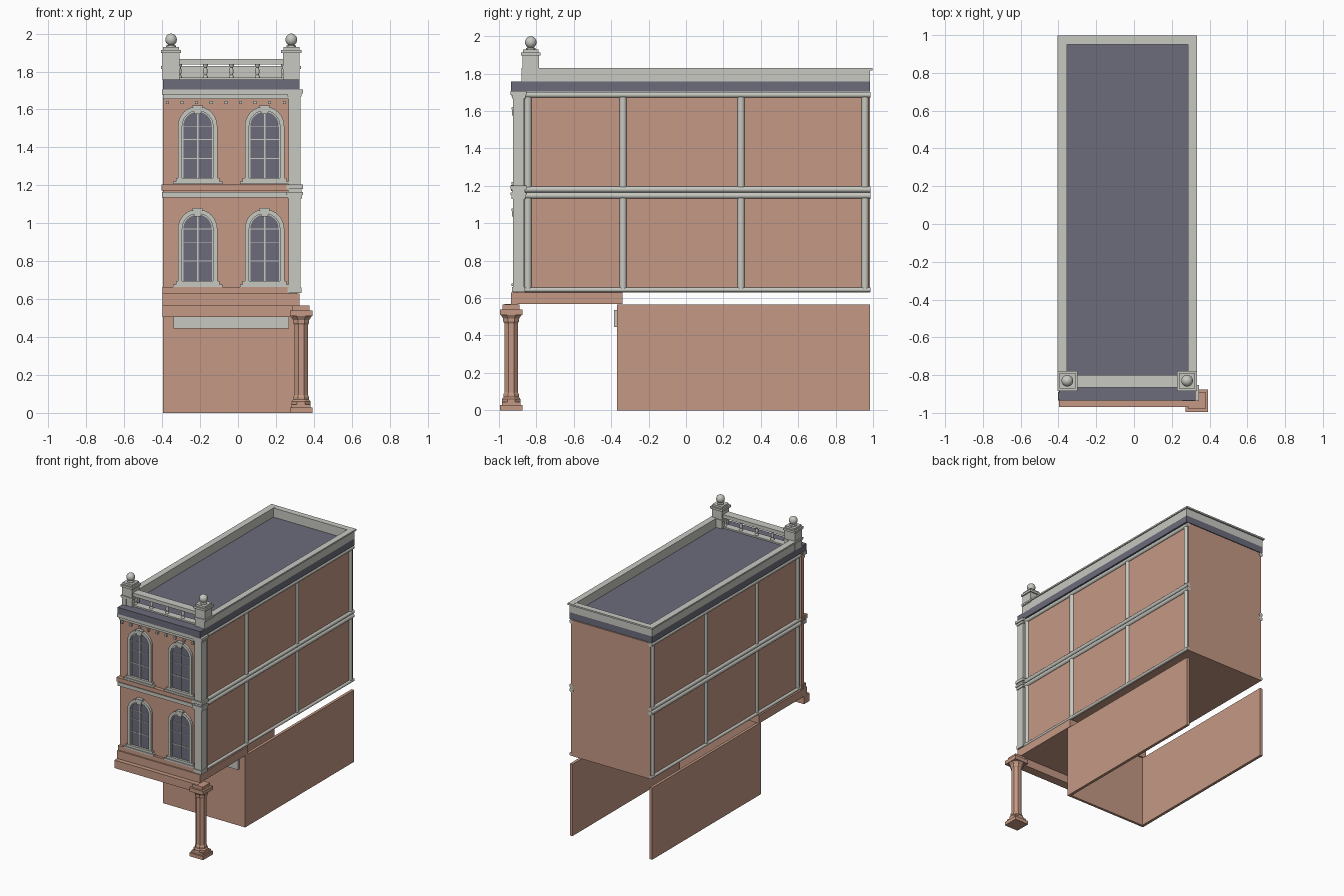
import bpy, bmesh, math
from mathutils import Matrix

if bpy.data.objects.get("Cube"):
    bpy.data.objects.remove(bpy.data.objects["Cube"])


def material(name, rgb):
    m = bpy.data.materials.new(name)
    m.use_nodes = True
    m.diffuse_color = (*rgb, 1)
    m.node_tree.nodes["Principled BSDF"].inputs["Base Color"].default_value = (*rgb, 1)
    return m


BRICK = material("terracotta brick", (0.55, 0.315, 0.23))
STONE = material("pale stone", (0.58, 0.58, 0.54))
SLATE = material("blue grey slate", (0.147, 0.15, 0.195))


def finish(name, bm, mat, smooth=False):
    bmesh.ops.recalc_face_normals(bm, faces=bm.faces)
    me = bpy.data.meshes.new(name)
    bm.to_mesh(me)
    bm.free()
    me.materials.append(mat)
    ob = bpy.data.objects.new(name, me)
    bpy.context.collection.objects.link(ob)
    if smooth:
        bpy.ops.object.select_all(action='DESELECT')
        ob.select_set(True)
        bpy.context.view_layer.objects.active = ob
        bpy.ops.object.shade_smooth_by_angle(angle=math.radians(40))
    return ob


def box(name, x, y, z, mat):
    """Box from three (low, high) ranges."""
    bm = bmesh.new()
    bmesh.ops.create_cube(bm, size=1)
    for v in bm.verts:
        v.co = [r[0] + (c + 0.5) * (r[1] - r[0]) for c, r in zip(v.co, (x, y, z))]
    return finish(name, bm, mat)


def block(name, cx, cy, half, z, mat):
    return box(name, (cx - half, cx + half), (cy - half, cy + half), z, mat)


def prism(name, pts, y, mat):
    """Outline in x, z pushed through a y range."""
    bm = bmesh.new()
    f = bm.faces.new([bm.verts.new((px, y[0], pz)) for px, pz in pts])
    out = bmesh.ops.extrude_face_region(bm, geom=[f])["geom"]
    bmesh.ops.translate(bm, vec=(0, y[1] - y[0], 0),
                        verts=[g for g in out if isinstance(g, bmesh.types.BMVert)])
    return finish(name, bm, mat)


def lathe(name, x, y, profile, mat, sides=16, smooth=True):
    """Turn (radius, z) pairs about a vertical axis."""
    bm = bmesh.new()
    rings = []
    for r, z in profile:
        rings.append([bm.verts.new((x + r * math.cos(math.tau * (i + .5) / sides),
                                    y + r * math.sin(math.tau * (i + .5) / sides), z))
                      for i in range(sides)])
    for a, b in zip(rings, rings[1:]):
        for i in range(sides):
            j = (i + 1) % sides
            bm.faces.new((a[i], a[j], b[j], b[i]))
    bm.faces.new(rings[0])
    bm.faces.new(rings[-1])
    return finish(name, bm, mat, smooth)


def rail(name, x, z, r, y):
    """Round moulding running front to back."""
    bm = bmesh.new()
    bmesh.ops.create_cone(bm, cap_ends=True, segments=20, radius1=r, radius2=r, depth=y[1] - y[0],
                          matrix=Matrix.Translation((x, (y[0] + y[1]) / 2, z))
                          @ Matrix.Rotation(math.pi / 2, 4, 'X'))
    return finish(name, bm, STONE, True)


L, R = -0.395, 0.325      # outer side planes
MID = (L + R) / 2
BACK = 0.985

# Ground floor: three walls, sign board, overhanging base
box("ground_left_wall", (R - 0.025, R - 0.003), (-0.37, BACK), (0, 0.565), BRICK)
box("ground_right_wall", (L, L + 0.022), (-0.37, BACK), (0, 0.565), BRICK)
box("ground_front_wall", (L, R - 0.003), (-0.37, -0.35), (0, 0.565), BRICK)
box("sign_board", (-0.34, 0.27), (-0.386, -0.37), (0.445, 0.535), STONE)
box("overhang_base", (L - 0.003, R), (-0.935, -0.34), (0.567, 0.63), BRICK)
box("front_beam", (L - 0.003, R), (-0.97, -0.9), (0.505, 0.567), BRICK)

# Corner column
cx, cy = 0.333, -0.935
for i, (h, z0, z1) in enumerate([(0.06, 0, 0.028), (0.05, 0.028, 0.045), (0.06, 0.51, 0.54),
                                 (0.045, 0.54, 0.565)]):
    block(f"column_block_{i}", cx, cy, h, (z0, z1), BRICK)
lathe("column_shaft", cx, cy, [(0.054, 0.045), (0.054, 0.06), (0.045, 0.07), (0.045, 0.085),
                               (0.039, 0.095), (0.039, 0.465), (0.046, 0.475),
                               (0.046, 0.49), (0.06, 0.51)], BRICK, 8, False)

# Upper storeys
box("upper_body", (L + 0.015, R - 0.015), (-0.9, BACK), (0.63, 1.7), BRICK)
box("facade", (L, 0.28), (-0.905, -0.87), (0.63, 1.7), BRICK)
box("facade_plinth", (L - 0.003, 0.27), (-0.925, -0.89), (0.63, 0.665), BRICK)
box("belt_stone", (L - 0.005, 0.27), (-0.928, -0.89), (1.137, 1.165), STONE)
box("belt_brick", (L - 0.008, 0.27), (-0.935, -0.89), (1.172, 1.205), BRICK)
box("belt_neck", (L, 0.27), (-0.915, -0.89), (1.165, 1.172), BRICK)
box("cornice_lower", (L, 0.27), (-0.918, -0.89), (1.655, 1.678), STONE)
box("cornice_upper", (L - 0.005, 0.27), (-0.932, -0.89), (1.678, 1.705), STONE)
for i in range(9):
    x = -0.372 + i * 0.077
    box(f"dentil_{i}", (x - 0.008, x + 0.008), (-0.92, -0.9), (1.628, 1.645), STONE)

# Stone corner pier with stepped capitals
box("corner_pier", (0.267, 0.33), (-0.925, -0.865), (0.635, 1.7), STONE)
for i, (g, z0, z1) in enumerate([(0.005, 0.632, 0.66), (0.007, 1.13, 1.15), (0.012, 1.15, 1.165),
                                 (0.004, 1.165, 1.18), (0.012, 1.18, 1.203),
                                 (0.006, 1.668, 1.685), (0.013, 1.685, 1.706)]):
    box(f"corner_capital_{i}", (0.267 - g, 0.33 + g), (-0.925 - g, -0.865 + g), (z0, z1), STONE)

# Side mouldings and half-round pilasters on both flanks
for side, s in (("left", 1), ("right", -1)):
    x = MID + s * 0.343
    for label, z, r in (("base", 0.644, 0.012), ("belt_low", 1.148, 0.017),
                        ("belt_high", 1.181, 0.016), ("top", 1.687, 0.016)):
        rail(f"{side}_{label}_rail", x + s * (0.017 - r), z, r, (-0.9, BACK + 0.002))
    for i, y in enumerate((-0.845, -0.337, 0.294, 0.957)):
        for floor, z0, z1 in (("first", 0.65, 1.135), ("second", 1.195, 1.675)):
            lathe(f"{side}_{floor}_pilaster_{i}", x - s * 0.005, y,
                  [(0.02, z0), (0.02, z1)], STONE, 20)


# Arched windows
def arch(cx, z0, spring, r, n=16):
    return ([(cx - r, z0)] + [(cx - r * math.cos(math.pi * i / n), spring + r * math.sin(math.pi * i / n))
                              for i in range(n + 1)] + [(cx + r, z0)])


def window(name, cx, z):
    spring = z + 0.28
    prism(name + "_glass", arch(cx, z, spring, 0.083), (-0.908, -0.9), SLATE)
    prism(name + "_surround", arch(cx, z, spring, 0.104) + arch(cx, z, spring, 0.081)[::-1],
          (-0.924, -0.9), STONE)
    prism(name + "_sash", arch(cx, z, spring, 0.084) + arch(cx, z, spring, 0.075)[::-1],
          (-0.914, -0.9), STONE)
    box(name + "_mullion", (cx - 0.004, cx + 0.004), (-0.912, -0.9), (z, spring + 0.08), STONE)
    for i, (dz, h) in enumerate(((0.11, 0.003), (0.21, 0.002), (0.28, 0.002))):
        box(f"{name}_bar_{i}", (cx - 0.08, cx + 0.08), (-0.911, -0.9), (z + dz - h, z + dz + h), STONE)
    prism(name + "_keystone", [(cx - 0.018, z + 0.345), (cx - 0.025, z + 0.39), (cx + 0.025, z + 0.39),
                               (cx + 0.018, z + 0.345)], (-0.93, -0.9), STONE)
    box(name + "_key_cap", (cx - 0.029, cx + 0.029), (-0.933, -0.9), (z + 0.375, z + 0.388), STONE)
    box(name + "_sill", (cx - 0.115, cx + 0.115), (-0.926, -0.9), (z - 0.012, z + 0.006), STONE)
    box(name + "_sill_base", (cx - 0.13, cx + 0.13), (-0.932, -0.9), (z - 0.026, z - 0.012), STONE)


for floor, z in (("first", 0.69), ("second", 1.232)):
    for side, x in (("right", -0.213), ("left", 0.14)):
        window(f"{floor}_{side}_window", x, z)

# Roof and parapet
box("roof_slab", (L, R), (-0.935, BACK), (1.705, 1.757), SLATE)
for name, x, y in (("right", (L, L + 0.037), (-0.88, BACK)), ("left", (R - 0.037, R), (-0.88, BACK)),
                   ("back", (L, R), (BACK - 0.035, BACK))):
    box(f"{name}_parapet", x, y, (1.757, 1.82), STONE)
box("right_coping", (L - 0.01, L + 0.04), (-0.88, 0.997), (1.818, 1.83), STONE)
box("left_coping", (R - 0.04, R + 0.008), (-0.88, 0.997), (1.818, 1.83), STONE)
box("back_coping", (L - 0.01, R + 0.008), (0.95, 0.997), (1.817, 1.829), STONE)

# Front balustrade between ball-topped piers
PY = -0.83
for side, x in (("right", -0.353), ("left", 0.281)):
    block(f"{side}_roof_pier", x, PY, 0.044, (1.755, 1.897), STONE)
    block(f"{side}_pier_band", x, PY, 0.05, (1.812, 1.828), STONE)
    block(f"{side}_pier_cap", x, PY, 0.053, (1.897, 1.914), STONE)
    block(f"{side}_pier_cap_top", x, PY, 0.042, (1.914, 1.93), STONE)
    ball = [(0.031 * math.sin(math.pi * k / 12), 1.968 - 0.032 * math.cos(math.pi * k / 12))
            for k in range(2, 12)]
    lathe(f"{side}_finial", x, PY, [(0.026, 1.928), (0.026, 1.936), (0.015, 1.94)] + ball
          + [(0.001, 2.0)], STONE, 20)
box("balustrade_rail", (-0.31, 0.24), (PY - 0.035, PY + 0.03), (1.838, 1.866), STONE)
box("balustrade_foot", (-0.31, 0.24), (PY - 0.03, PY + 0.025), (1.755, 1.768), STONE)
for i in range(5):
    lathe(f"baluster_{i}", -0.309 + i * 0.137, PY,
          [(0.014, 1.765), (0.014, 1.775), (0.008, 1.782), (0.013, 1.8), (0.008, 1.822),
           (0.014, 1.83), (0.014, 1.84)], STONE, 12)
